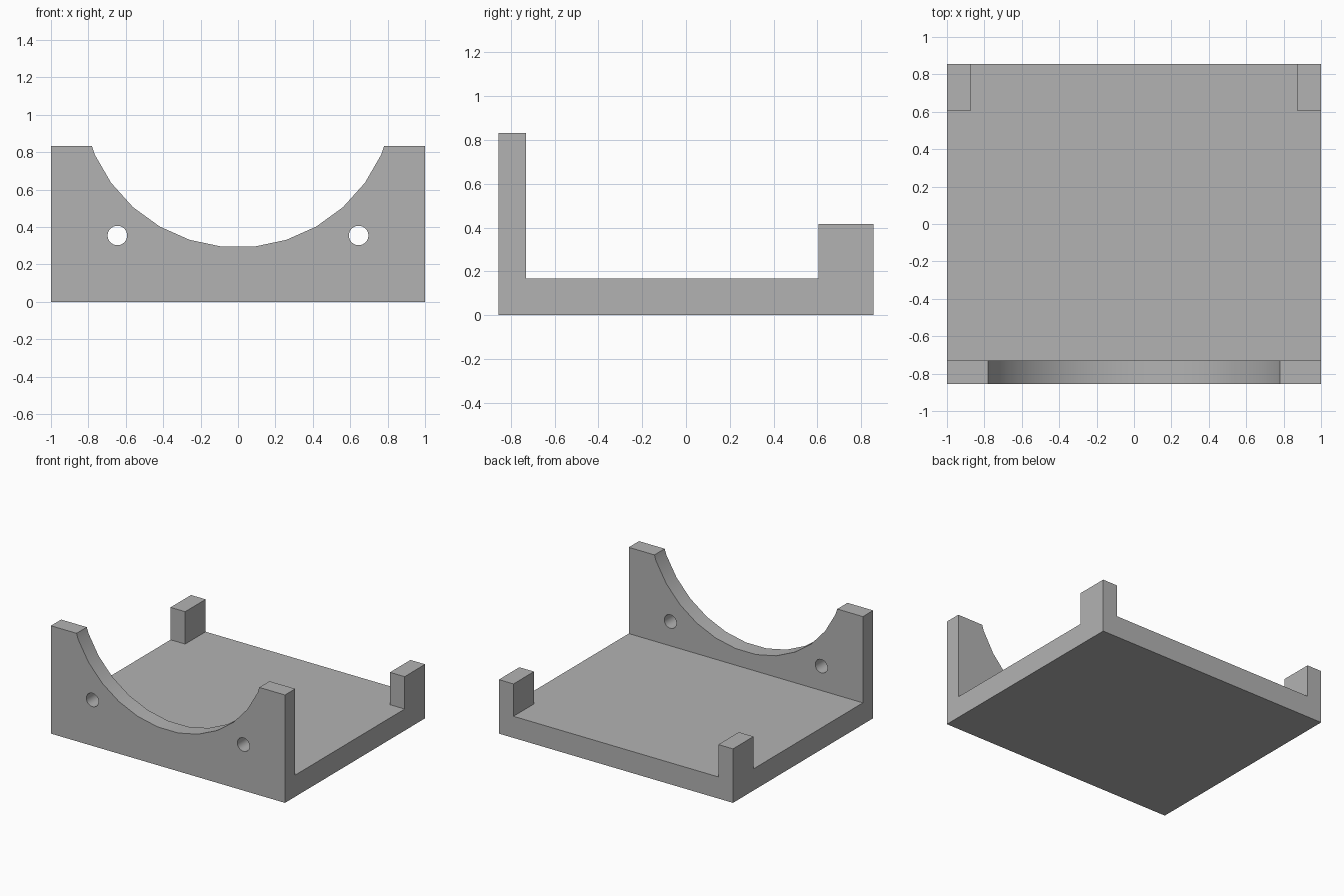
import bpy, bmesh, math
from mathutils import Vector

cube = bpy.data.objects.get("Cube")
if cube:
    bpy.data.objects.remove(cube, do_unlink=True)

# Overall dimensions
HALF_W, HALF_D = 1.0, 0.855
FLOOR, POST_TOP, WALL_TOP = 0.167, 0.417, 0.833
WALL_BACK, POST_FRONT, POST_INNER = -0.73, 0.605, 0.875

grey = bpy.data.materials.new("plain grey")
grey.use_nodes = True
grey.diffuse_color = (0.45, 0.45, 0.45, 1)
grey.node_tree.nodes["Principled BSDF"].inputs["Base Color"].default_value = (0.45, 0.45, 0.45, 1)


def prism(name, points, direction):
    """Extrude a flat outline along a direction into a closed solid."""
    bm = bmesh.new()
    face = bm.faces.new([bm.verts.new(p) for p in points])
    new = bmesh.ops.extrude_face_region(bm, geom=[face])["geom"]
    bmesh.ops.translate(bm, vec=Vector(direction),
                        verts=[g for g in new if isinstance(g, bmesh.types.BMVert)])
    bmesh.ops.recalc_face_normals(bm, faces=bm.faces)
    mesh = bpy.data.meshes.new(name)
    bm.to_mesh(mesh)
    bm.free()
    mesh.materials.append(grey)
    obj = bpy.data.objects.new(name, mesh)
    bpy.context.collection.objects.link(obj)
    return obj


def rect(x, y0, y1, z):
    return [(-x, y0, z), (x, y0, z), (x, y1, z), (-x, y1, z)]


def round_cutter(name, x, z, radius, sides):
    """Cylinder through the front wall only."""
    ring = []
    for i in range(sides):
        a = math.tau * (i + 0.5) / sides
        ring.append((x + radius * math.sin(a), -1.0, z - radius * math.cos(a)))
    return prism(name, ring, (0, 0.5, 0))


# Solid block that the tray is carved from
tray = prism("tray", rect(HALF_W, -HALF_D, HALF_D, 0), (0, 0, WALL_TOP))

# Floor recess, leaving the front wall and two rear corner posts
half = [(1.2, WALL_BACK), (1.2, POST_FRONT), (POST_INNER, POST_FRONT), (POST_INNER, 1.2)]
outline = half + [(-x, y) for x, y in reversed(half)]
cutters = [
    prism("floor_cutter", [(x, y, FLOOR) for x, y in outline], (0, 0, 1)),
    prism("post_top_cutter", rect(1.3, 0.3, 1.3, POST_TOP), (0, 0, 1.1)),
    round_cutter("cradle_cutter", 0, 1.13, 0.839, 30),
]
# Bolt holes in the front wall
for side in (-1, 1):
    cutters.append(round_cutter("hole_cutter", side * 0.645, 0.355, 0.052, 32))

bpy.ops.object.select_all(action="DESELECT")
bpy.context.view_layer.objects.active = tray
tray.select_set(True)
for cutter in cutters:
    cutter.hide_render = True
    mod = tray.modifiers.new(cutter.name, "BOOLEAN")
    mod.operation, mod.solver, mod.object = "DIFFERENCE", "EXACT", cutter
    bpy.ops.object.modifier_apply(modifier=mod.name)
    bpy.data.objects.remove(cutter, do_unlink=True)

# Smooth the cradle and holes, keep the corners crisp
bpy.ops.object.shade_smooth_by_angle(angle=math.radians(30))
